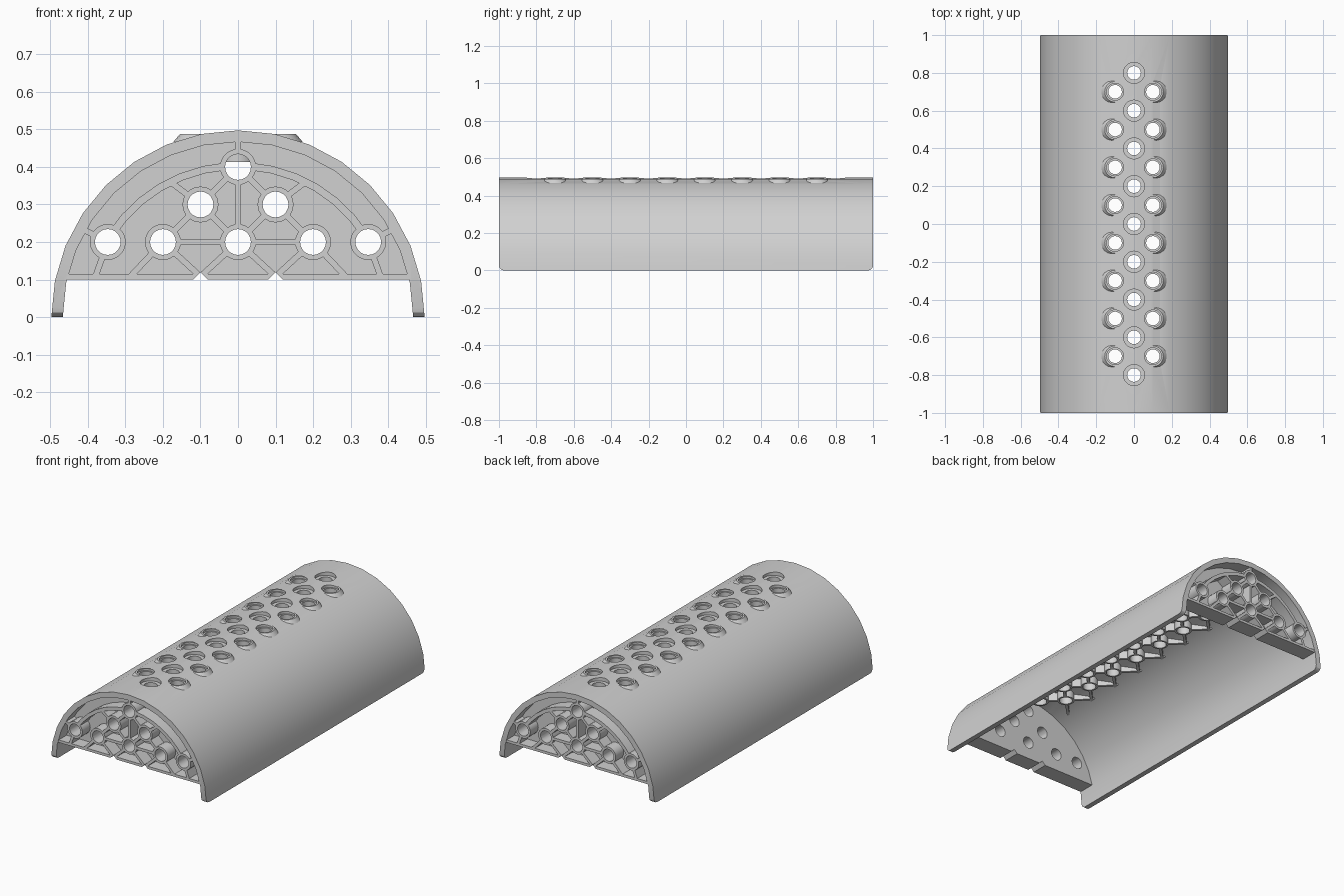
import bpy, bmesh, math
from mathutils import Vector

if "Cube" in bpy.data.objects:
    bpy.data.objects.remove(bpy.data.objects["Cube"])

R_OUT, R_IN = 0.4975, 0.467
Z_LOW = 0.413          # underside of the roof tubes and lattice
grey = bpy.data.materials.new("plain_grey")
grey.diffuse_color = (0.64, 0.64, 0.64, 1)
grey.use_nodes = True
grey.node_tree.nodes["Principled BSDF"].inputs["Base Color"].default_value = grey.diffuse_color


def hull(bm, pts):
    """Add one convex solid."""
    vs = [bm.verts.new(p) for p in pts]
    bmesh.ops.convex_hull(bm, input=vs)


def disc(axis, a, b, h, r, n=20):
    """Circle of points around a z or y axis."""
    out = []
    for i in range(n):
        t = 2 * math.pi * i / n
        u, v = a + r * math.cos(t), b + r * math.sin(t)
        out.append((u, v, h) if axis == 'z' else (u, h, v))
    return out


def rod(bm, axis, a, b, h0, h1, r0, r1=None, n=20):
    hull(bm, disc(axis, a, b, h0, r0, n) + disc(axis, a, b, h1, r1 or r0, n))


def rib(bm, axis, p, q, h0, h1, w=0.016):
    """Straight bar from p to q, extruded along the axis."""
    p, q = Vector(p), Vector(q)
    d = (q - p).normalized()
    n = Vector((-d.y, d.x)) * w / 2
    pts = []
    for c in (p + n, p - n, q + n, q - n):
        for h in (h0, h1):
            pts.append((c.x, c.y, h) if axis == 'z' else (c.x, h, c.y))
    hull(bm, pts)


def make(name, bm, cutter=None):
    bmesh.ops.recalc_face_normals(bm, faces=bm.faces)
    bmesh.ops.dissolve_limit(bm, angle_limit=0.01, verts=bm.verts, edges=bm.edges)
    me = bpy.data.meshes.new(name)
    bm.to_mesh(me)
    bm.free()
    ob = bpy.data.objects.new(name, me)
    bpy.context.collection.objects.link(ob)
    me.materials.append(grey)
    if cutter:
        m = ob.modifiers.new("holes", 'BOOLEAN')
        m.operation, m.solver, m.use_self = 'DIFFERENCE', 'EXACT', True
        m.object = cutter
        bpy.context.view_layer.objects.active = ob
        for o in bpy.context.selected_objects:
            o.select_set(False)
        ob.select_set(True)
        bpy.ops.object.modifier_apply(modifier=m.name)
        bpy.ops.object.shade_smooth_by_angle(angle=math.radians(30))
    return ob


# Positions of the roof holes
mid = [(0, -0.8 + 0.2 * i) for i in range(9)]
side = [(s * 0.1, -0.7 + 0.2 * i) for i in range(8) for s in (-1, 1)]

# Cutter for the roof holes: narrow bore with a wide shallow mouth
bm = bmesh.new()
for x, y in mid + side:
    rod(bm, 'z', x, y, 0.3, 0.5, 0.036)
    rod(bm, 'z', x, y, 0.476, 0.55, 0.045 if x else 0.056)
roof_cut = make("roof_hole_cutter", bm)

# Half-round shell
bm = bmesh.new()
angles = [math.pi * i / 16 for i in range(17)]
prof = [(R_OUT * math.cos(t), R_OUT * math.sin(t)) for t in angles]
prof += [(R_IN * math.cos(t), R_IN * math.sin(t)) for t in reversed(angles)]
face = bm.faces.new([bm.verts.new((x, -1, z)) for x, z in prof])
ext = bmesh.ops.extrude_face_region(bm, geom=[face])
bmesh.ops.translate(bm, vec=(0, 2, 0),
                    verts=[v for v in ext["geom"] if isinstance(v, bmesh.types.BMVert)])
corner = [e for e in bm.edges
          if all(abs(v.co.z) < 1e-4 for v in e.verts)
          and abs(e.verts[0].co.y - e.verts[1].co.y) < 1e-4]
bmesh.ops.bevel(bm, geom=corner, offset=0.025, segments=3, profile=0.5, affect='EDGES')
shell = make("shell", bm, roof_cut)

# Roof tubes, raised collars and the lattice under the roof
bm = bmesh.new()
for x, y in mid:
    rod(bm, 'z', x, y, Z_LOW, 0.48, 0.047)
for x, y in side:
    rod(bm, 'z', x, y, Z_LOW, 0.48, 0.047)
    rod(bm, 'z', x, y, 0.466, 0.4875, 0.073, 0.055)
    s = 1 if x > 0 else -1
    for d in (-1, 1):
        rib(bm, 'z', (x, y), (0, y + 0.1 * d), Z_LOW, 0.47)
        # tapered fin running out to the shell
        u = Vector((s, d, 0)).normalized()
        n = Vector((-u.y, u.x, 0)) * 0.008
        base = Vector((x, y, 0)) + u * 0.04
        tip = base + u * 0.12
        hull(bm, [p + o + Vector((0, 0, z)) for o in (n, -n)
                  for p, z in ((base, Z_LOW), (base, 0.46), (tip, Z_LOW), (tip, 0.42))])
make("roof_tubes", bm, roof_cut)

# End walls: web, bottom flange, tubes and stiffening ribs
holes = [(0, 0.4), (0, 0.2)] + [(s * x, z) for s in (-1, 1)
                                for x, z in ((0.1, 0.3), (0.2, 0.2), (0.347, 0.2))]
half_ribs = [((0, .4), (.1, .3)), ((.1, .3), (.2, .2)), ((.1, .3), (0, .2)),
             ((0, .2), (.2, .2)), ((0, .2), (.1, .1)), ((.2, .2), (.1, .1)),
             ((.2, .2), (.287, .105)), ((.1, .3), (.18, .36)),
             ((.347, .2), (.38, .105)), ((.347, .2), (.415, .235))]
for side_name, s in (("front", -1), ("back", 1)):
    bm = bmesh.new()
    for x, z in holes:
        rod(bm, 'y', x, z, s * 0.8, s * 1.1, 0.0345)
    for x in (-0.1, 0.1):
        rod(bm, 'y', x, 0.1, s * 0.8, s * 1.1, 0.02, n=4)
    cut = make(side_name + "_wall_cutter", bm)

    bm = bmesh.new()
    y_in, y_web, y_out = s * 0.9, s * 0.925, s * 0.997
    arc = [(0.478 * math.cos(t), 0.478 * math.sin(t)) for t in angles[2:-2]]
    arc += [(0.464, 0.1), (-0.464, 0.1)]
    hull(bm, [(x, y, z) for x, z in arc for y in (y_in, y_web)])
    rib(bm, 'y', (-0.463, 0.1075), (0.463, 0.1075), y_in, y_out, 0.015)
    for x, z in holes:
        rod(bm, 'y', x, z, y_in, y_out, 0.048)
    rib(bm, 'y', (0, 0.2), (0, 0.475), y_in, y_out)
    for m in (-1, 1):
        for (x0, z0), (x1, z1) in half_ribs:
            rib(bm, 'y', (m * x0, max(z0, .108)), (m * x1, max(z1, .108)), y_in, y_out)
        # curved rib from the outer tube to the top tube
        arc_t = [math.radians(32 + 54 * i / 6) for i in range(7)]
        for t0, t1 in zip(arc_t, arc_t[1:]):
            hull(bm, [(m * r * math.cos(t), y, r * math.sin(t))
                      for t in (t0, t1) for r in (0.393, 0.413) for y in (y_in, y_out)])
    make(side_name + "_wall", bm, cut)

# Remove the helpers
for o in list(bpy.data.objects):
    if o.name.endswith("cutter"):
        bpy.data.objects.remove(o)
